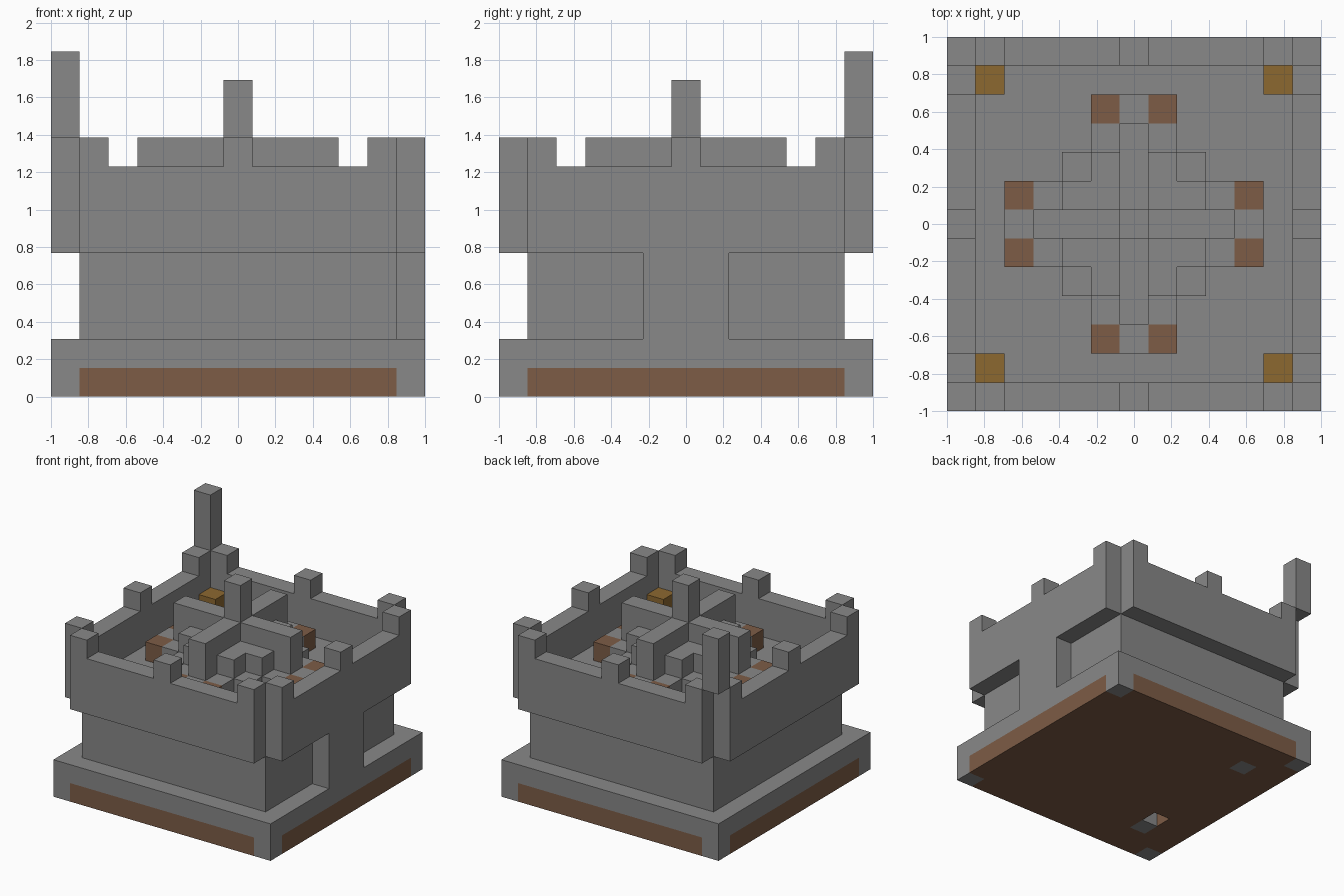
import bpy, bmesh
from mathutils import Vector

if "Cube" in bpy.data.objects:
    bpy.data.objects.remove(bpy.data.objects["Cube"], do_unlink=True)

N = 13              # blocks along each side
U = 2 / N           # size of one block


def material(name, rgb):
    m = bpy.data.materials.new(name)
    m.use_nodes = True
    col = (*rgb, 1)
    m.diffuse_color = col
    m.node_tree.nodes["Principled BSDF"].inputs["Base Color"].default_value = col
    return m


stone = material("stone grey", (0.246, 0.246, 0.246))
wood = material("wood brown", (0.205, 0.107, 0.061))
gold = material("dull gold", (0.262, 0.138, 0.03))


def turns(*boxes):
    """Repeat boxes at quarter turns about the centre, without duplicates."""
    out = []
    for x0, y0, z0, x1, y1, z1 in boxes:
        for _ in range(4):
            b = (x0, y0, z0, x1, y1, z1)
            if b not in out:
                out.append(b)
            x0, y0, x1, y1 = N - y1, x0, N - y0, x1
    return out


def build(name, mat, boxes):
    """One object from boxes given as low and high corners in block units."""
    bm = bmesh.new()
    for b in boxes:
        lo, hi = Vector(b[:3]), Vector(b[3:])
        verts = bmesh.ops.create_cube(bm, size=1)["verts"]
        for v in verts:
            for i in range(3):
                v.co[i] = hi[i] if v.co[i] > 0 else lo[i]
            v.co = (v.co - Vector((N / 2, N / 2, 0))) * U
    me = bpy.data.meshes.new(name)
    bm.to_mesh(me)
    bm.free()
    me.materials.append(mat)
    ob = bpy.data.objects.new(name, me)
    bpy.context.collection.objects.link(ob)
    return ob


# Base: wooden underside with one open pit, stone corners and studs, stone slab
build("wooden_underside", wood, [
    (0, 1, 0, 1, 12, 1), (1, 0, 0, 2, 13, 1),
    (2, 0, 0, 3, 2, 1), (2, 4, 0, 3, 10, 1), (2, 11, 0, 3, 13, 1),
    (3, 0, 0, 12, 13, 1), (12, 1, 0, 13, 12, 1)])
build("base_corners", stone, turns((0, 0, 0, 1, 1, 1)))
build("underside_studs", stone, [(2, y, 0, 3, y + 1, 1) for y in (2, 10)])
build("base_slab", stone, [(0, 0, 1, 13, 13, 2)])

# Recessed lower keep, with a gate block on one side
build("lower_keep", stone, [(1, 1, 2, 12, 12, 5)])
build("gate_block", stone, [(12, 5, 2, 13, 8, 5)])

# Courtyard floor and overhanging walls with open corners
build("courtyard_floor", stone, [(1, 1, 5, 12, 12, 6)])
build("outer_walls", stone, turns((1, 0, 5, 12, 1, 8)))
build("merlons", stone, turns(*[(x, 0, 8, x + 1, 1, 9) for x in (1, 6, 11)]))
build("corner_turret", stone, [(0, 12, 9, 1, 13, 12)])

# Courtyard: corner chests, stepped cross, crates at the tips, central spire
build("corner_chests", gold, turns((1, 1, 6, 2, 2, 7)))
build("cross_platform", stone, [(4, 4, 6, 9, 9, 7)] + turns(
    (5, 3, 6, 8, 4, 7), (6, 2, 6, 7, 3, 7)))
build("tip_crates", wood, turns((5, 2, 6, 6, 3, 7), (7, 2, 6, 8, 3, 7)))
build("cross_shoulders", stone, [(5, 5, 7, 8, 8, 8)] + turns((5, 4, 7, 8, 5, 8)))
build("cross_ridges", stone, [(3, 6, 7, 10, 7, 9)] + [
    (6, y, 7, 7, y + 3, 9) for y in (3, 7)])
build("central_spire", stone, [(6, 6, 9, 7, 7, 11)])
